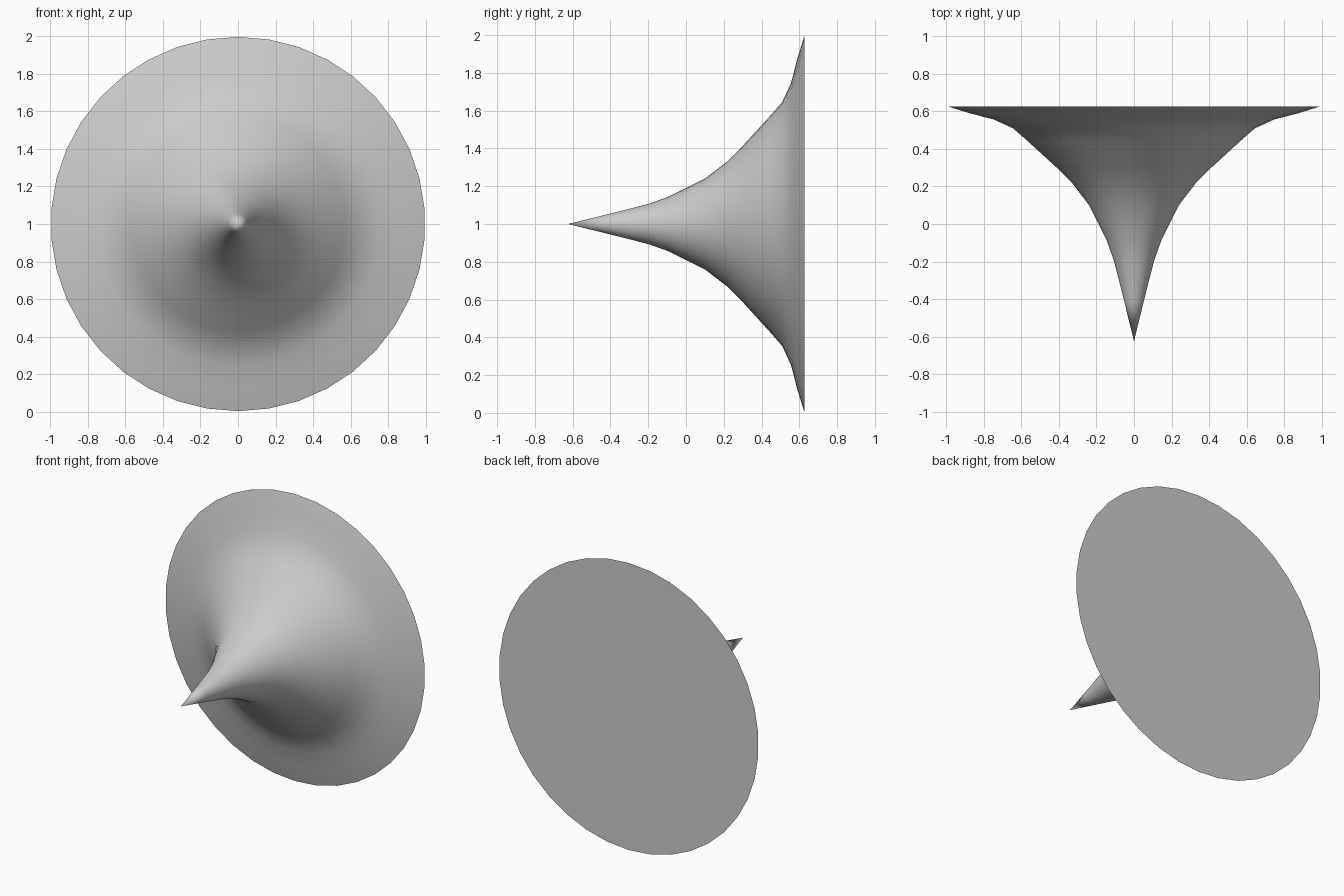
import bpy, bmesh, math

if "Cube" in bpy.data.objects:
    bpy.data.objects.remove(bpy.data.objects["Cube"])

SIDES = 38
# Flare profile: (y along the axis, radius)
PROFILE = [(-0.41, 0.053), (-0.20, 0.106), (-0.09, 0.145), (0.0, 0.19),
           (0.10, 0.24), (0.217, 0.33), (0.30, 0.413), (0.37, 0.49),
           (0.445, 0.572), (0.51, 0.647), (0.557, 0.75), (0.589, 0.875),
           (0.627, 0.997)]

bm = bmesh.new()


def ring(y, r):
    return [bm.verts.new((r * math.sin(2 * math.pi * i / SIDES), y,
                          1 + r * math.cos(2 * math.pi * i / SIDES)))
            for i in range(SIDES)]


# Pointed tip and flaring body
tip = bm.verts.new((0, -0.625, 1))
rings = [ring(y, r) for y, r in PROFILE]
for i in range(SIDES):
    j = (i + 1) % SIDES
    bm.faces.new((tip, rings[0][i], rings[0][j]))
    for a, b in zip(rings, rings[1:]):
        bm.faces.new((a[i], b[i], b[j], a[j]))

# Flat back disc
bm.faces.new(rings[-1])
bmesh.ops.recalc_face_normals(bm, faces=bm.faces)

mesh = bpy.data.meshes.new("flared_cone")
bm.to_mesh(mesh)
bm.free()
cone = bpy.data.objects.new("flared_cone", mesh)
bpy.context.collection.objects.link(cone)
bpy.context.view_layer.objects.active = cone
cone.select_set(True)
bpy.ops.object.shade_smooth_by_angle(angle=math.radians(40))
